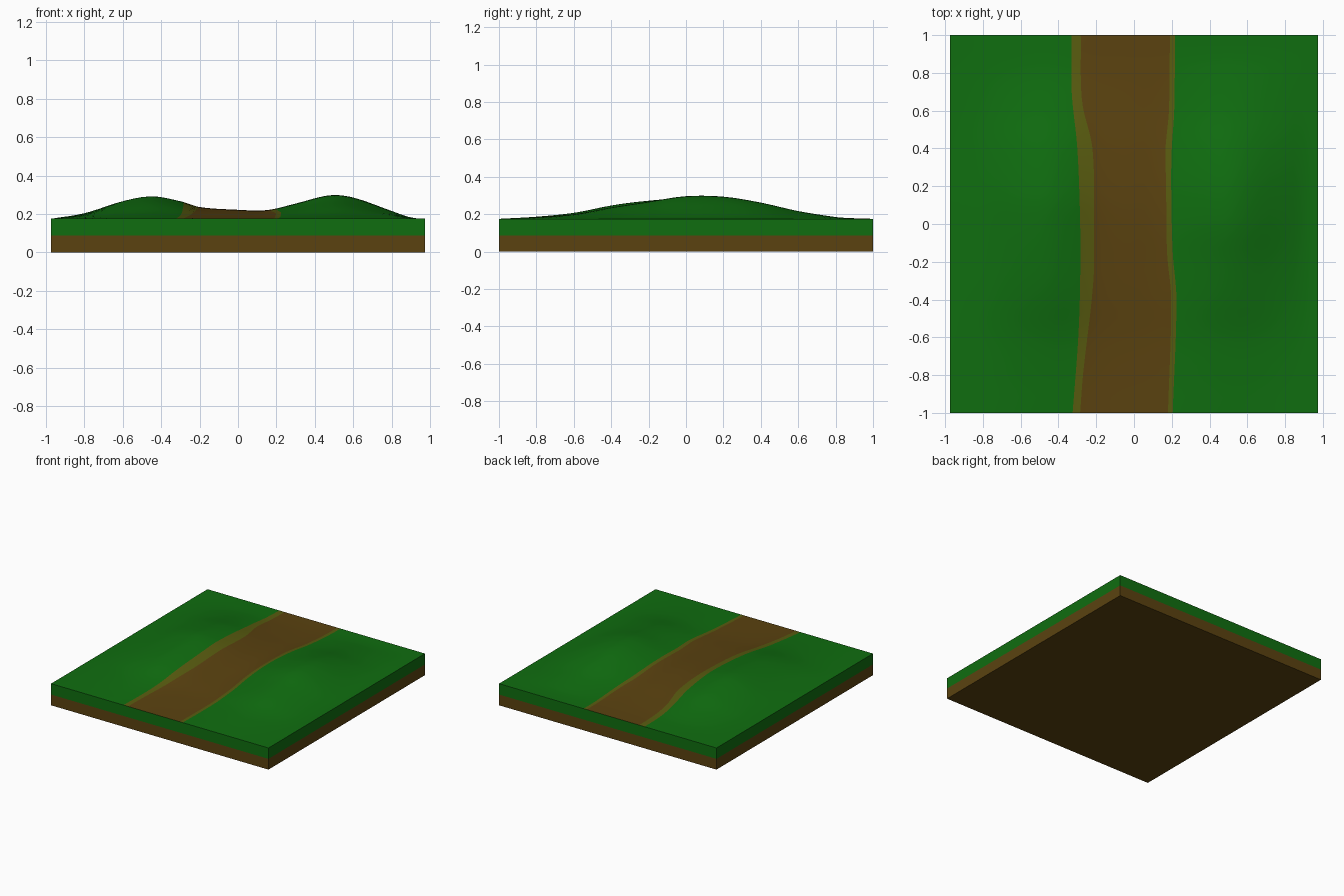
import bpy, bmesh

if "Cube" in bpy.data.objects:
    bpy.data.objects.remove(bpy.data.objects["Cube"])

def material(name, rgb):
    m = bpy.data.materials.new(name)
    m.diffuse_color = (*rgb, 1)
    m.use_nodes = True
    m.node_tree.nodes["Principled BSDF"].inputs["Base Color"].default_value = m.diffuse_color
    return m

GRASS = material("grass_green", (0.005, 0.155, 0.005))
EARTH = material("earth_brown", (0.104, 0.055, 0.005))
VERGE = material("verge_olive", (0.100, 0.107, 0.005))

def curve(pts, t):
    """Smooth (Catmull-Rom style) interpolation through (t, value) points."""
    if t <= pts[0][0]:
        return pts[0][1]
    if t >= pts[-1][0]:
        return pts[-1][1]
    i = next(k for k in range(len(pts) - 1) if t <= pts[k + 1][0])

    def slope(k):
        a, b = pts[max(k - 1, 0)], pts[min(k + 1, len(pts) - 1)]
        return (b[1] - a[1]) / (b[0] - a[0])
    (t0, v0), (t1, v1) = pts[i], pts[i + 1]
    d = t1 - t0
    u = (t - t0) / d
    return ((2*u**3 - 3*u**2 + 1) * v0 + (u**3 - 2*u**2 + u) * d * slope(i)
            + (3*u**2 - 2*u**3) * v1 + (u**3 - u**2) * d * slope(i + 1))

X0, X1, TOP, MID = -0.973, 0.973, 0.175, 0.087

# hill profile across the tile, and its fade along y for each side
ACROSS = [(-0.973, 0), (-0.8, 0.028), (-0.6, 0.09), (-0.45, 0.115), (-0.3, 0.09),
          (-0.2, 0.06), (0, 0.046), (0.15, 0.044), (0.3, 0.078), (0.48, 0.121),
          (0.6, 0.109), (0.8, 0.04), (0.9, 0.006), (0.973, 0)]
LEFT_FADE = [(-1, 0), (-0.8, 0.1), (-0.6, 0.28), (-0.4, 0.62), (-0.25, 0.8),
             (0, 0.98), (0.15, 1), (0.4, 0.73), (0.6, 0.36), (0.8, 0.08), (1, 0)]
RIGHT_FADE = [(-1, 0), (-0.8, 0.07), (-0.6, 0.2), (-0.4, 0.5), (-0.2, 0.75),
              (0, 0.99), (0.2, 0.97), (0.4, 0.71), (0.6, 0.34), (0.8, 0.08), (0.9, 0), (1, 0)]

# winding path borders: outer and inner x along y
L_OUT = [(-1, -0.325), (-0.6, -0.295), (-0.3, -0.285), (0, -0.285), (0.4, -0.30), (0.7, -0.33), (1, -0.33)]
L_IN = [(-1, -0.285), (-0.8, -0.27), (-0.3, -0.215), (0, -0.212), (0.4, -0.22), (0.65, -0.275), (1, -0.282)]
R_IN = [(-1, 0.18), (-0.4, 0.197), (-0.15, 0.175), (0.2, 0.17), (0.4, 0.167), (0.6, 0.185), (1, 0.19)]
R_OUT = [(-1, 0.205), (-0.4, 0.225), (-0.15, 0.205), (0.2, 0.197), (0.4, 0.20), (0.6, 0.213), (1, 0.217)]

def height(x, y):
    b = min(max((x + 0.3) / 0.6, 0), 1)
    fade = (1 - b) * curve(LEFT_FADE, y) + b * curve(RIGHT_FADE, y)
    return TOP + curve(ACROSS, x) * max(fade, 0)

def make(name, bm, mats):
    me = bpy.data.meshes.new(name)
    bm.to_mesh(me)
    bm.free()
    for m in mats:
        me.materials.append(m)
    ob = bpy.data.objects.new(name, me)
    bpy.context.collection.objects.link(ob)
    return ob

# rolling surface: columns follow the path borders, so colours are cut cleanly
ROWS = 48
STRIPS = [(16, 0), (1, 2), (10, 1), (1, 2), (18, 0)]   # columns, material
bm = bmesh.new()
grid = []
for r in range(ROWS + 1):
    y = -1 + 2 * r / ROWS
    edges = [X0] + [curve(c, y) for c in (L_OUT, L_IN, R_IN, R_OUT)] + [X1]
    xs = [X0]
    for (n, _), a, b in zip(STRIPS, edges, edges[1:]):
        xs += [a + (b - a) * k / n for k in range(1, n + 1)]
    grid.append([bm.verts.new((x, y, height(x, y))) for x in xs])
col_mat = [m for n, m in STRIPS for _ in range(n)]
for lo, hi in zip(grid, grid[1:]):
    for c, m in enumerate(col_mat):
        f = bm.faces.new((lo[c], lo[c + 1], hi[c + 1], hi[c]))
        f.material_index = m
        f.smooth = True
make("hills_and_path", bm, [GRASS, EARTH, VERGE])

# slab under the surface: earth layer below, turf layer above, open on top
bm = bmesh.new()
rings = [[bm.verts.new((x, y, z)) for x, y in ((X0, -1), (X1, -1), (X1, 1), (X0, 1))]
         for z in (0, MID, TOP)]
bm.faces.new(rings[0][::-1])
for layer in range(2):
    for k in range(4):
        j = (k + 1) % 4
        f = bm.faces.new((rings[layer][k], rings[layer][j], rings[layer + 1][j], rings[layer + 1][k]))
        f.material_index = layer
for f in bm.faces:
    if f.normal.z > -0.5 and f.calc_center_median().z < 1e-6:
        f.material_index = 0
make("ground_slab", bm, [EARTH, GRASS])
